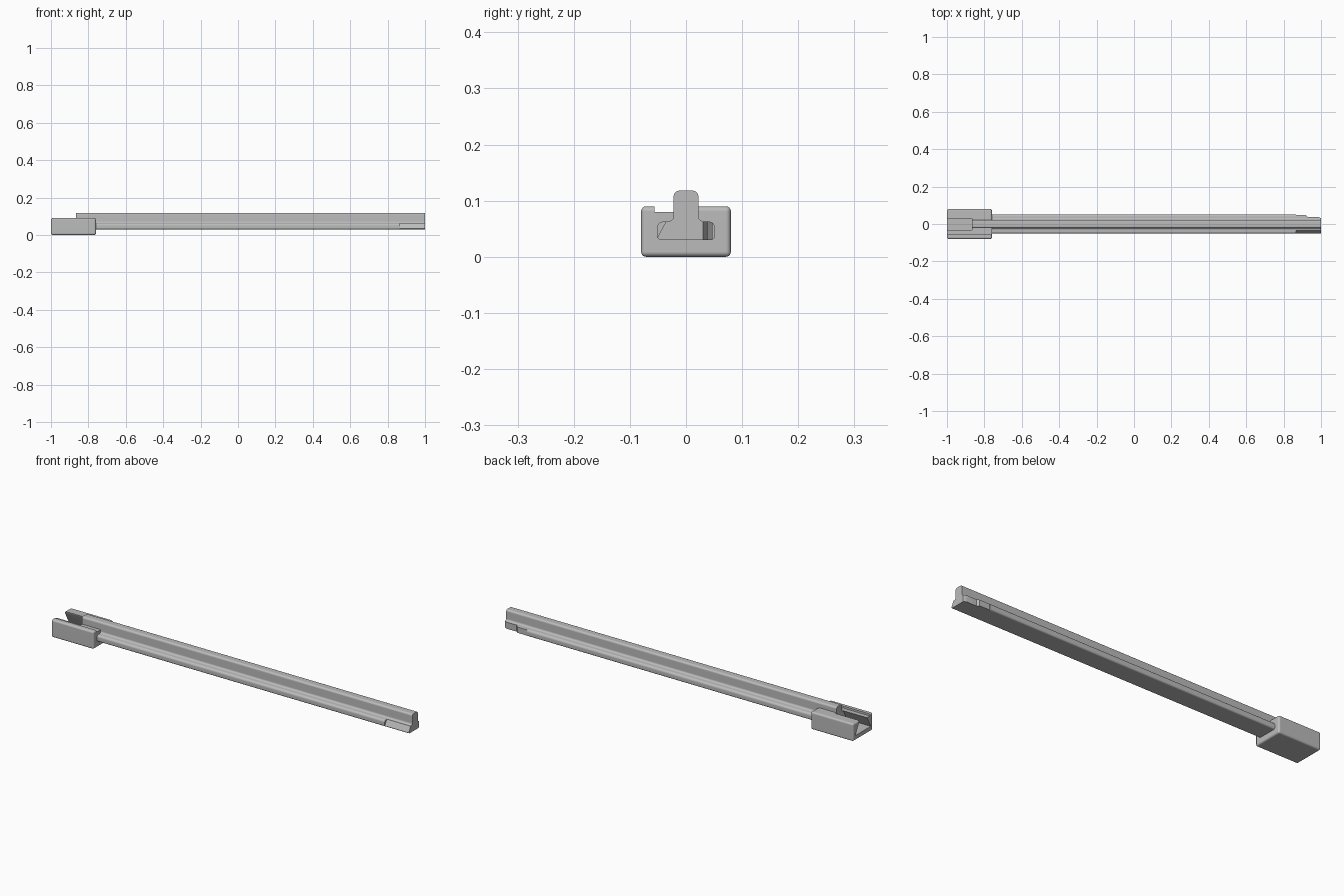
import bpy
import bmesh
from math import cos, sin, pi
from mathutils import Vector

cube = bpy.data.objects.get("Cube")
if cube:
    bpy.data.objects.remove(cube, do_unlink=True)

grey = bpy.data.materials.new("plain_grey")
grey.use_nodes = True
colour = (0.5, 0.5, 0.5, 1)
grey.diffuse_color = colour
grey.node_tree.nodes["Principled BSDF"].inputs["Base Color"].default_value = colour


def rounded(corners, steps=5):
    """Turn right-angled (u, v, radius) corners into a profile with arcs."""
    out = []
    for i, (u, v, r) in enumerate(corners):
        p = Vector((u, v))
        before = Vector(corners[i - 1][:2])
        after = Vector(corners[(i + 1) % len(corners)][:2])
        a = (before - p).normalized() * r
        b = (after - p).normalized() * r
        for k in range(steps + 1):
            t = k / steps * pi / 2
            out.append(p + a + b - b * cos(t) - a * sin(t))
    return out


def prism(name, profile, start, end, axis="x"):
    """Extrude a profile (y, z) along x, or (x, y) along z."""
    bm = bmesh.new()
    place = (lambda p, t: (t, p[0], p[1])) if axis == "x" else (lambda p, t: (p[0], p[1], t))
    rings = [[bm.verts.new(place(p, t)) for p in profile] for t in (start, end)]
    n = len(profile)
    for ring in rings:
        bm.faces.new(ring)
    for i in range(n):
        j = (i + 1) % n
        bm.faces.new((rings[0][i], rings[0][j], rings[1][j], rings[1][i]))
    bmesh.ops.recalc_face_normals(bm, faces=bm.faces)
    mesh = bpy.data.meshes.new(name)
    bm.to_mesh(mesh)
    bm.free()
    mesh.materials.append(grey)
    obj = bpy.data.objects.new(name, mesh)
    bpy.context.collection.objects.link(obj)
    return obj


def activate(obj):
    bpy.ops.object.select_all(action="DESELECT")
    obj.select_set(True)
    bpy.context.view_layer.objects.active = obj


def carve(obj, cutter):
    cutter.hide_render = True
    activate(obj)
    mod = obj.modifiers.new("carve", "BOOLEAN")
    mod.operation = "DIFFERENCE"
    mod.solver = "EXACT"
    mod.object = cutter
    bpy.ops.object.modifier_apply(modifier=mod.name)
    bpy.data.objects.remove(cutter, do_unlink=True)


def smooth(obj):
    """Smooth the rounded edges while large faces stay flat."""
    activate(obj)
    bpy.ops.object.shade_smooth_by_angle(angle=0.5)
    mod = obj.modifiers.new("flat_faces", "WEIGHTED_NORMAL")
    mod.keep_sharp = True


# Rail: inverted T section with rounded flange, fillets and top
half = [(0.052, 0.03, 0.008), (0.052, 0.063, 0.012), (0.022, 0.063, 0.01), (0.022, 0.118, 0.01)]
section = half + [(-y, z, r) for y, z, r in reversed(half)]
rail = prism("rail", rounded(section), -0.865, 1.0)

# Bevelled front flange at the free end
carve(rail, prism("front_bevel_cutter",
                  [(-0.054, 0.029), (-0.034, 0.066), (-0.07, 0.066), (-0.07, 0.029)], 0.865, 1.1))

# Stepped and tapered back flange at the free end
carve(rail, prism("back_notch_cutter",
                  [(0.865, 0.047), (0.92, 0.047), (0.93, 0.037), (0.985, 0.038),
                   (1.01, 0.025), (1.01, 0.07), (0.865, 0.07)], 0.02, 0.068, axis="z"))
smooth(rail)

# Slider block with softened edges
slider = prism("slider_block", [(-0.08, 0), (0.08, 0), (0.08, 0.09), (-0.08, 0.09)], -1.0, -0.76)
activate(slider)
bevel = slider.modifiers.new("soft_edges", "BEVEL")
bevel.width = 0.009
bevel.segments = 4
bpy.ops.object.modifier_apply(modifier=bevel.name)

# Shallow step along the front half of the slider top
carve(slider, prism("step_cutter",
                    [(-0.056, 0.08), (-0.02, 0.08), (-0.02, 0.1), (-0.056, 0.1)], -1.1, -0.7))

# Open undercut channel beyond the end of the rail
carve(slider, prism("channel_cutter",
                    [(-0.062, 0.025), (0.062, 0.025), (0.03, 0.085), (0.03, 0.1),
                     (-0.03, 0.1), (-0.03, 0.085)], -1.1, -0.865))
smooth(slider)
